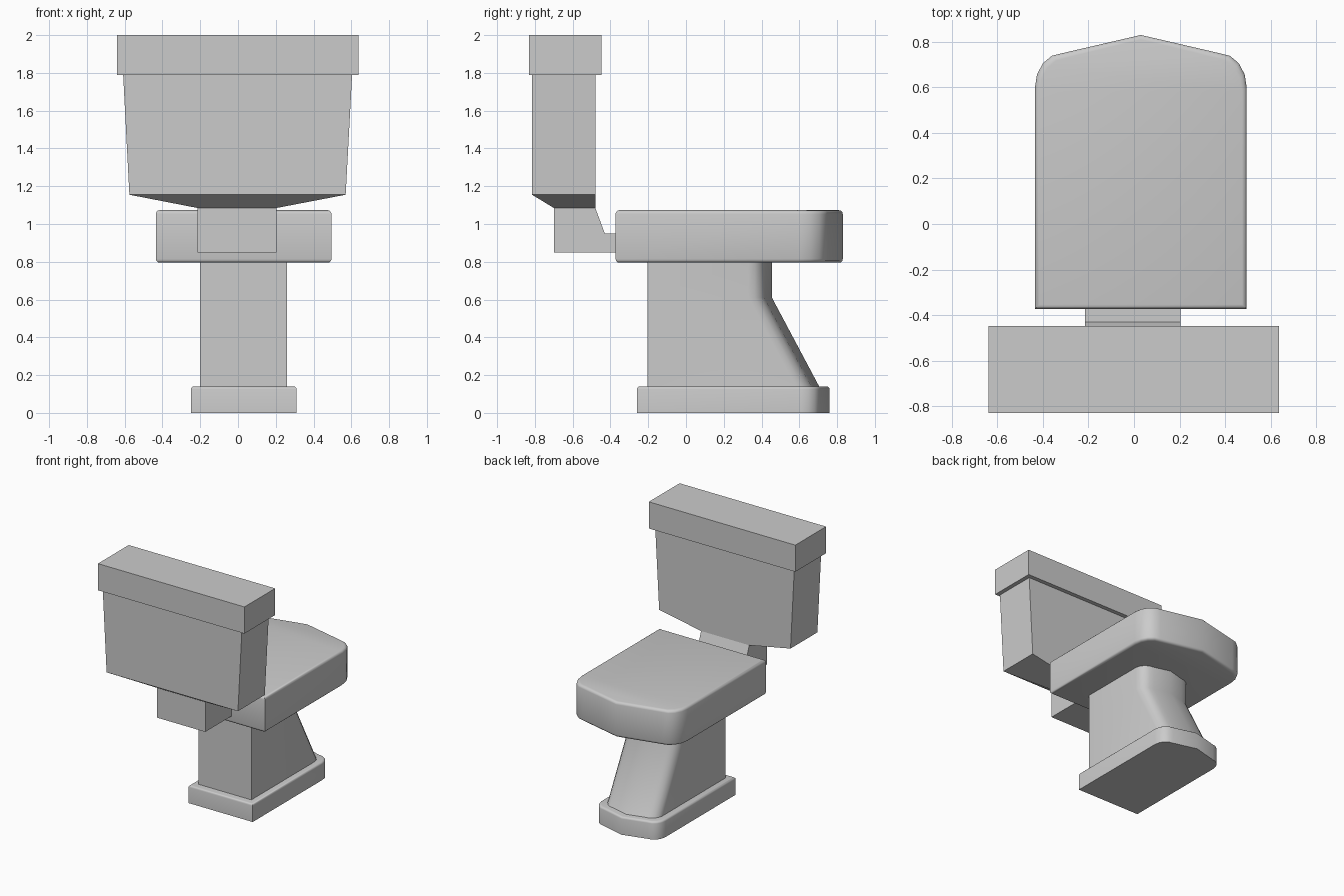
import bpy, math

if "Cube" in bpy.data.objects:
    bpy.data.objects.remove(bpy.data.objects["Cube"])


def loft(name, rings, smooth=None):
    """Skin a stack of equal-length rings and cap both ends."""
    n = len(rings[0])
    verts = [p for ring in rings for p in ring]
    faces = [tuple(reversed(range(n))),
             tuple(range(len(verts) - n, len(verts)))]
    for k in range(len(rings) - 1):
        for i in range(n):
            j = (i + 1) % n
            faces.append((k * n + i, k * n + j, (k + 1) * n + j, (k + 1) * n + i))
    mesh = bpy.data.meshes.new(name)
    mesh.from_pydata(verts, [], faces)
    obj = bpy.data.objects.new(name, mesh)
    bpy.context.collection.objects.link(obj)
    if smooth:
        bpy.ops.object.select_all(action='DESELECT')
        obj.select_set(True)
        bpy.context.view_layer.objects.active = obj
        bpy.ops.object.shade_smooth_by_angle(angle=math.radians(smooth))
    return obj


def rect(z, x0, x1, y0, y1):
    return [(x0, y0, z), (x1, y0, z), (x1, y1, z), (x0, y1, z)]


def bowl_outline(z, half, back, tip, rise, rx, ry, inset=0.0, steps=4):
    """Square back, rounded shoulders and a shallow pointed tip."""
    cx, w = 0.03, half - inset
    shoulder = tip - rise - inset
    right = [(w, back + inset)]
    for i in range(steps + 1):
        a = math.pi / 2 * i / steps
        right.append((w - rx + rx * math.cos(a), shoulder - ry + ry * math.sin(a)))
    left = [(-x, y) for x, y in reversed(right)]
    return [(cx + x, y, z) for x, y in right + [(0, tip - inset)] + left]


def rounded_rim(z, r, shape, up):
    """Rings of a quarter-round edge ending at height z."""
    rings = []
    for i in range(4):
        a = math.pi / 2 * i / 3
        rings.append(bowl_outline(z - up * r * (1 - math.sin(a)), *shape,
                                  inset=r * (1 - math.cos(a))))
    return rings if up > 0 else rings[::-1]


# Foot
foot = (0.28, -0.26, 0.76, 0.05, 0.09, 0.10)
loft("foot", [bowl_outline(0, *foot)] + rounded_rim(0.14, 0.015, foot, 1), 35)

# Pedestal with sloping toe
loft("pedestal", [bowl_outline(z, 0.23, -0.205, tip, 0.035, 0.10, 0.09)
                  for z, tip in ((0.14, 0.705), (0.61, 0.455), (0.80, 0.455))], 40)

# Closed seat and bowl rim
seat = (0.465, -0.373, 0.83, 0.08, 0.12, 0.15)
loft("seat", rounded_rim(0.795, 0.02, seat, -1) + rounded_rim(1.073, 0.02, seat, 1), 40)

# Tank tapering into its neck
loft("tank", [rect(0.85, -0.215, 0.205, -0.70, -0.43),
              rect(0.95, -0.215, 0.205, -0.70, -0.43),
              rect(1.085, -0.215, 0.205, -0.70, -0.48),
              rect(1.155, -0.575, 0.57, -0.815, -0.48),
              rect(1.79, -0.608, 0.604, -0.815, -0.48)])

# Pipe joining neck and bowl
loft("neck_pipe", [rect(z, -0.215, 0.205, -0.43, -0.365) for z in (0.85, 0.95)])

# Tank lid
loft("tank_lid", [rect(z, -0.64, 0.637, -0.83, -0.447) for z in (1.79, 2.0)])
